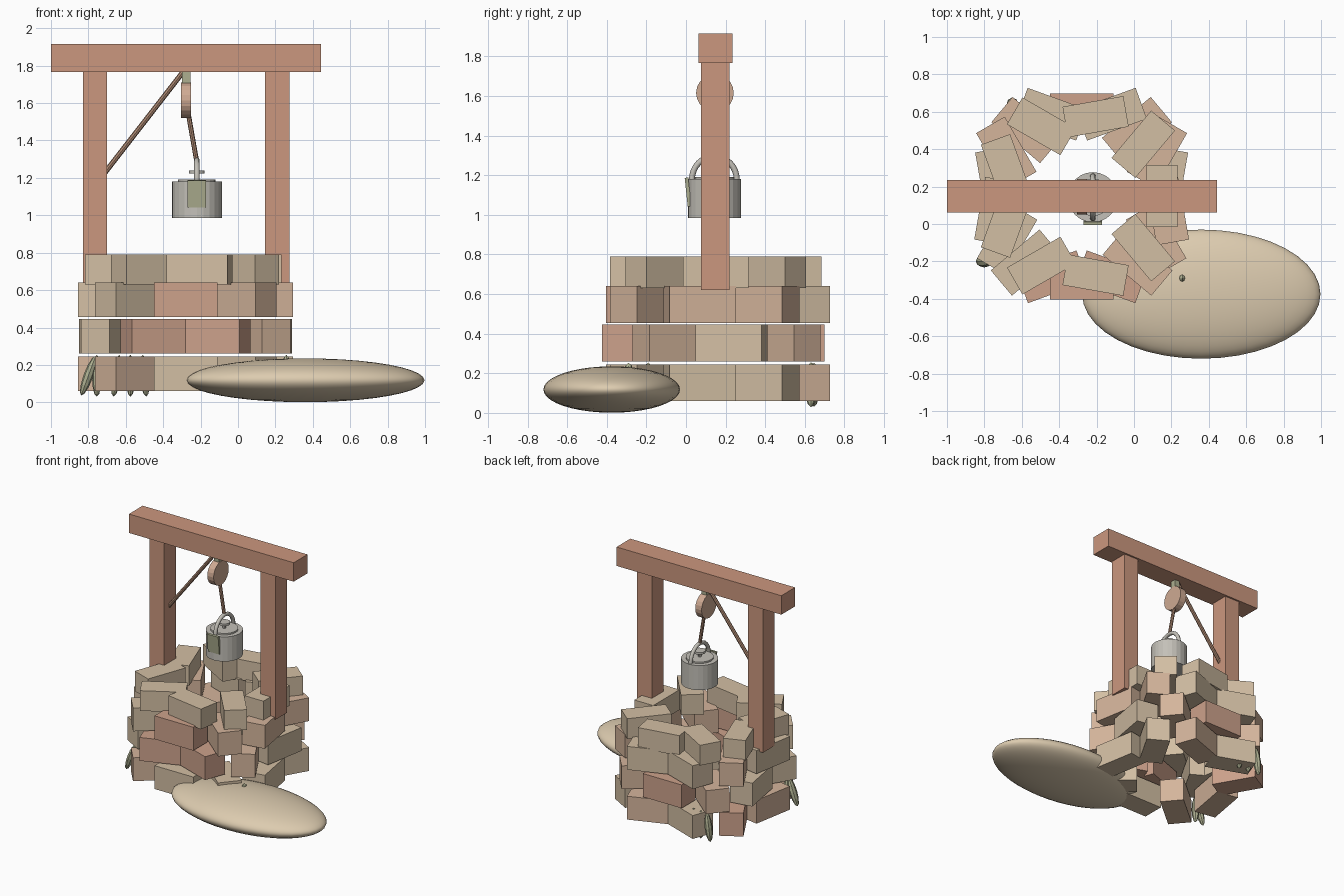
import bpy, math, random
from mathutils import Vector

if "Cube" in bpy.data.objects:
    bpy.data.objects.remove(bpy.data.objects["Cube"])

random.seed(4)
WELL = Vector((-0.28, 0.15, 0))


def material(name, rgb):
    m = bpy.data.materials.new(name)
    m.diffuse_color = (*rgb, 1)
    m.use_nodes = True
    m.node_tree.nodes["Principled BSDF"].inputs["Base Color"].default_value = m.diffuse_color
    return m


WOOD = material("wood", (0.60, 0.31, 0.21))
ROPE = material("rope", (0.42, 0.25, 0.17))
WHEEL = material("wheel", (0.62, 0.40, 0.29))
METAL = material("metal", (0.55, 0.53, 0.48))
GREEN = material("green", (0.42, 0.43, 0.28))
SAND = material("sand", (0.72, 0.60, 0.43))
STONES = [material("stone_tan", (0.65, 0.52, 0.37)),
          material("stone_peach", (0.66, 0.46, 0.33)),
          material("stone_pink", (0.61, 0.36, 0.26))]


def finish(name, mat, smooth=False):
    ob = bpy.context.object
    ob.name = name
    ob.data.materials.append(mat)
    if smooth:
        bpy.ops.object.shade_smooth_by_angle(angle=math.radians(35))
    return ob


def box(name, mat, center, size, rot=(0, 0, 0)):
    bpy.ops.mesh.primitive_cube_add(size=1, location=center, rotation=rot)
    bpy.context.object.scale = size
    return finish(name, mat)


def cylinder(name, mat, a, b, radius, sides=20):
    a, b = Vector(a), Vector(b)
    d = b - a
    bpy.ops.mesh.primitive_cylinder_add(
        vertices=sides, radius=radius, depth=d.length, location=(a + b) / 2,
        rotation=d.to_track_quat('Z', 'Y').to_euler())
    return finish(name, mat)


def ellipsoid(name, mat, center, radii, rot=(0, 0, 0), seg=40, rings=20, smooth=True):
    bpy.ops.mesh.primitive_uv_sphere_add(
        segments=seg, ring_count=rings, location=center, rotation=rot)
    bpy.context.object.scale = radii
    return finish(name, mat, smooth)


# Stone courses: start angle, ring radius, brick size, bottom z
brick = (0.34, 0.176, 0.185)
courses = [(30, 0.465, brick, 0.06), (10, 0.46, brick, 0.26),
           (30, 0.465, brick, 0.455), (0, 0.43, (0.33, 0.166, 0.16), 0.63)]
for row, (start, r, size, z) in enumerate(courses):
    for i in range(9):
        t = math.radians(start + 40 * i)
        pos = WELL + Vector((r * math.cos(t), r * math.sin(t), z + size[2] / 2))
        mat = STONES[0] if row == 3 else random.choice(STONES)
        if row == 2 and i == 6:
            mat = STONES[2]
        # bricks turn against the ring, giving the ragged wall
        box(f"course_{row + 1}_stone_{i + 1}", mat, pos, size, (0, 0, math.pi / 2 - t))

# Timber frame
for name, x in (("left_post", -0.765), ("right_post", 0.21)):
    box(name, WOOD, (x, 0.148, 1.1925), (0.13, 0.145, 1.145))
box("cross_beam", WOOD, (-0.2775, 0.148, 1.84), (1.445, 0.172, 0.15))

# Pulley and ropes
box("pulley_hanger", GREEN, (-0.277, 0.148, 1.735), (0.045, 0.045, 0.075))
cylinder("pulley_wheel", WHEEL, (-0.305, 0.146, 1.615), (-0.25, 0.146, 1.615), 0.095, 20)
cylinder("tied_rope", ROPE, (-0.71, 0.148, 1.23), (-0.295, 0.148, 1.765), 0.014, 8)
cylinder("bucket_rope", ROPE, (-0.265, 0.148, 1.54), (-0.222, 0.145, 1.295), 0.013, 8)

# Bucket with lid, knob and label plate
cx, cy = -0.22, 0.143
cylinder("bucket_body", METAL, (cx, cy, 0.985), (cx, cy, 1.18), 0.134, 24)
cylinder("bucket_lid", METAL, (cx, cy, 1.175), (cx, cy, 1.192), 0.1, 24)
cylinder("lid_stem", METAL, (cx, cy, 1.185), (cx, cy, 1.23), 0.014, 10)
cylinder("lid_knob", METAL, (cx, cy, 1.223), (cx, cy, 1.24), 0.042, 16)
box("bucket_plate", GREEN, (cx, 0.01, 1.115), (0.1, 0.018, 0.145), (math.radians(6), 0, 0))

# Arched bucket handle
curve = bpy.data.curves.new("bucket_handle", 'CURVE')
curve.dimensions = '3D'
curve.bevel_depth = 0.015
curve.bevel_resolution = 2
curve.use_fill_caps = True
spline = curve.splines.new('POLY')
spline.points.add(16)
for i, p in enumerate(spline.points):
    t = math.pi * i / 16
    p.co = (cx, cy + 0.113 * math.cos(t), 1.178 + 0.117 * math.sin(t), 1)
handle = bpy.data.objects.new("bucket_handle", curve)
curve.materials.append(METAL)
bpy.context.collection.objects.link(handle)

# Sandy mound
ellipsoid("sand_mound", SAND, (0.36, -0.375, 0.118), (0.637, 0.345, 0.117))

# Leaves around the base: position and sideways lean
leaves = [(-0.80, -0.20, 20), (-0.755, -0.19, 0), (-0.65, 0.645, 8), (-0.575, 0.635, 0),
          (-0.50, 0.63, -5), (0.25, -0.29, 5)]
for i, (x, y, lean) in enumerate(leaves):
    ellipsoid(f"leaf_{i + 1}", GREEN, (x, y, 0.142), (0.026, 0.032, 0.112),
              (0, math.radians(lean), 0), 8, 6, False)
